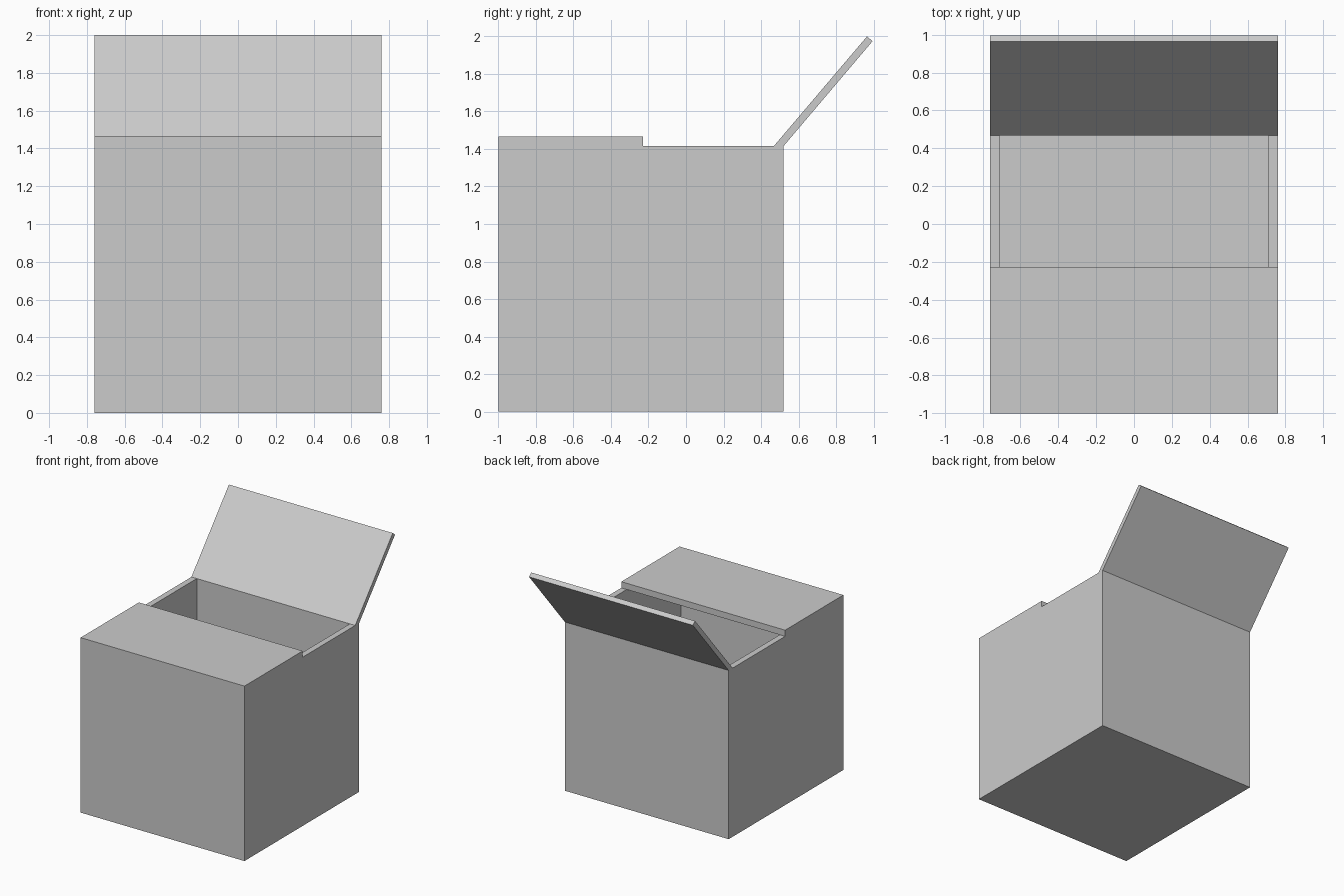
import bpy, bmesh

if "Cube" in bpy.data.objects:
    bpy.data.objects.remove(bpy.data.objects["Cube"])

W, T = 0.76, 0.05            # half width, board thickness
FRONT, BACK, RIM, TOP = -1.0, 0.52, 1.415, 1.467

card = bpy.data.materials.new("plain grey")
card.diffuse_color = (0.6, 0.6, 0.6, 1)
card.use_nodes = True
card.node_tree.nodes["Principled BSDF"].inputs["Base Color"].default_value = card.diffuse_color


def finish(name, bm):
    bmesh.ops.recalc_face_normals(bm, faces=bm.faces)
    mesh = bpy.data.meshes.new(name)
    bm.to_mesh(mesh)
    bm.free()
    mesh.materials.append(card)
    obj = bpy.data.objects.new(name, mesh)
    bpy.context.collection.objects.link(obj)
    return obj


def side_profile(name, points):
    """Extrude a (y, z) outline across the full width."""
    bm = bmesh.new()
    face = bm.faces.new([bm.verts.new((-W, y, z)) for y, z in points])
    ext = bmesh.ops.extrude_face_region(bm, geom=[face])
    moved = [v for v in ext["geom"] if isinstance(v, bmesh.types.BMVert)]
    bmesh.ops.translate(bm, verts=moved, vec=(2 * W, 0, 0))
    return finish(name, bm)


# open box: inset the top face to the wall thickness, then push it down to the floor
bm = bmesh.new()
bmesh.ops.create_cube(bm, size=1)
for v in bm.verts:
    v.co = (2 * W * v.co.x, BACK if v.co.y > 0 else FRONT, RIM if v.co.z > 0 else 0)
bm.normal_update()
top = max(bm.faces, key=lambda f: f.calc_center_median().z)
bmesh.ops.inset_region(bm, faces=[top], thickness=T, use_even_offset=True)
ext = bmesh.ops.extrude_discrete_faces(bm, faces=[top])
for v in ext["faces"][0].verts:
    v.co.z = T
finish("box_body", bm)

# closed front half of the lid
side_profile("front_lid", [(FRONT, RIM), (-0.228, RIM), (-0.228, TOP), (FRONT, TOP)])

# raised rear flap, hinged on the back wall
side_profile("rear_flap", [(0.468, RIM), (BACK, RIM), (0.995, 1.975), (0.965, 2.0)])
